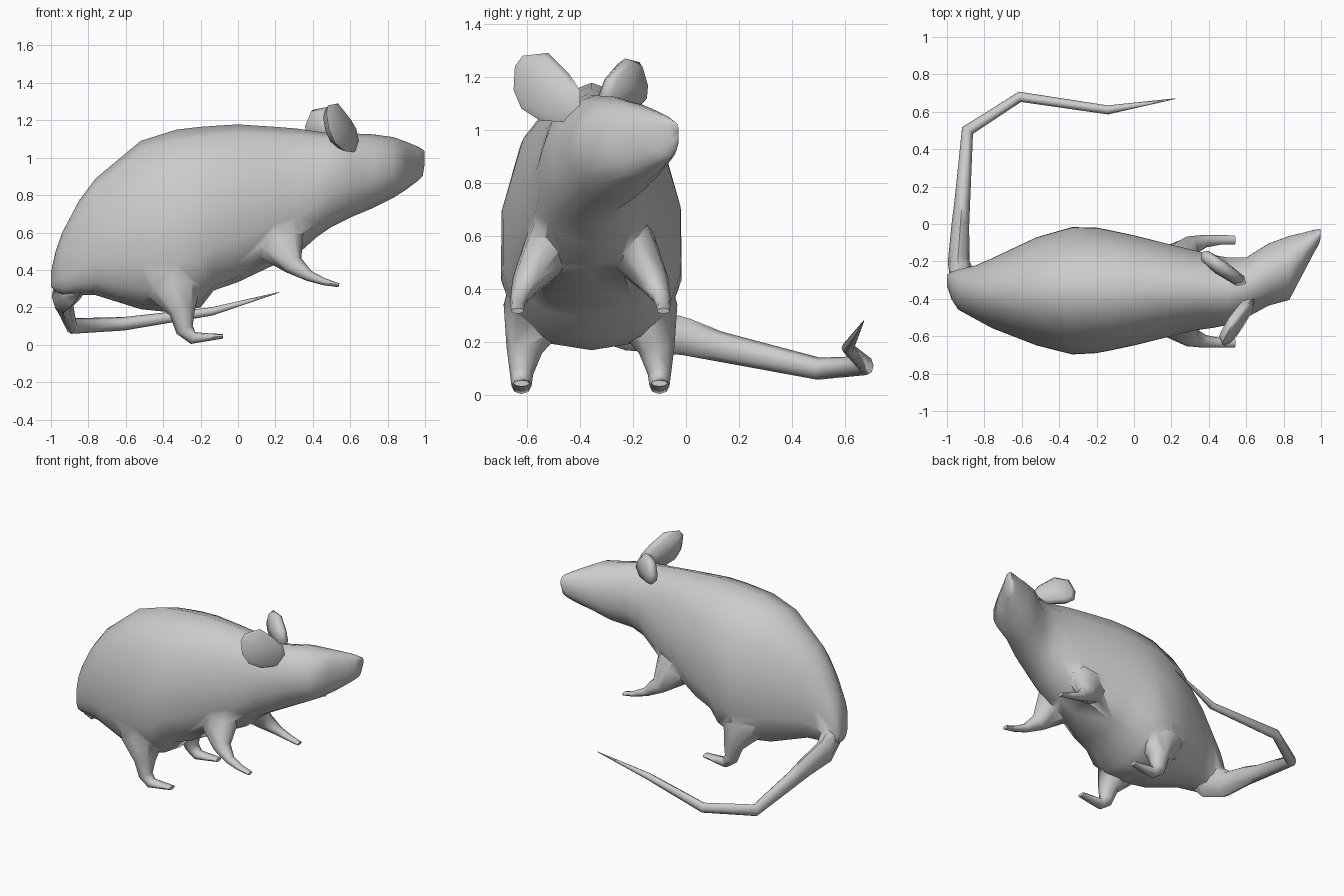
import bpy, bmesh, math
from mathutils import Vector

if "Cube" in bpy.data.objects:
    bpy.data.objects.remove(bpy.data.objects["Cube"])

fur = bpy.data.materials.new("grey_fur")
fur.diffuse_color = (0.6, 0.6, 0.6, 1)
fur.use_nodes = True
fur.node_tree.nodes["Principled BSDF"].inputs["Base Color"].default_value = fur.diffuse_color


def activate(ob):
    bpy.ops.object.select_all(action='DESELECT')
    bpy.context.view_layer.objects.active = ob
    ob.select_set(True)


def finish(name, bm, angle=60):
    bmesh.ops.recalc_face_normals(bm, faces=bm.faces)
    mesh = bpy.data.meshes.new(name)
    bm.to_mesh(mesh)
    bm.free()
    ob = bpy.data.objects.new(name, mesh)
    bpy.context.collection.objects.link(ob)
    mesh.materials.append(fur)
    activate(ob)
    bpy.ops.object.shade_smooth_by_angle(angle=math.radians(angle))
    return ob


def loft(name, rings):
    bm = bmesh.new()
    loops = [[bm.verts.new(p) for p in ring] for ring in rings]
    n = len(loops[0])
    for a, b in zip(loops, loops[1:]):
        for i in range(n):
            j = (i + 1) % n
            bm.faces.new((a[i], a[j], b[j], b[i]))
    bm.faces.new(loops[0])
    bm.faces.new(loops[-1])
    return finish(name, bm)


def tube(name, path, sides=8):
    """path points: (x, y, z, side radius, upright radius)"""
    pts = [Vector(p[:3]) for p in path]
    rings = []
    for i, p in enumerate(pts):
        d1 = (pts[min(i + 1, len(pts) - 1)] - p).normalized()
        d0 = (p - pts[max(i - 1, 0)]).normalized()
        t = (d0 + d1).normalized()
        ref = Vector((0, 1, 0)) if name.endswith("leg") else Vector((0, 0, 1))
        u = t.cross(ref).normalized()
        v = u.cross(t).normalized()
        ru, rv = path[i][3], path[i][4]
        rings.append([p + u * ru * math.cos(a) + v * rv * math.sin(a)
                      for a in (2 * math.pi * k / sides for k in range(sides))])
    return loft(name, rings)


# Body and turned head: x, centre y, half width, bottom z, top z
sections = [
    (-1.0, -.30, .03, .31, .39), (-.975, -.33, .075, .285, .50),
    (-.94, -.35, .11, .265, .60), (-.85, -.365, .145, .265, .77),
    (-.76, -.37, .19, .265, .89), (-.52, -.36, .295, .19, 1.09),
    (-.33, -.357, .347, .17, 1.15), (-.20, -.355, .342, .20, 1.165),
    (-.13, -.355, .328, .29, 1.17), (0, -.355, .300, .335, 1.178),
    (.2, -.355, .25, .43, 1.165), (.32, -.355, .22, .485, 1.155),
    (.42, -.36, .20, .575, 1.14), (.5, -.36, .185, .63, 1.13),
    (.6, -.34, .165, .68, 1.13), (.72, -.27, .17, .73, 1.125),
    (.83, -.235, .175, .785, 1.11), (.90, -.16, .115, .83, 1.085),
    (.96, -.095, .065, .875, 1.06), (.987, -.07, .043, .90, 1.045),
    (.998, -.052, .025, .965, 1.035)]


def body_ring(x, yc, hw, zb, zt, sides=14):
    zc = zb + (zt - zb) * (.40 if x < .5 else .48)
    ring = []
    for k in range(sides):
        a = 2 * math.pi * k / sides + math.pi / 2
        c, s = math.cos(a), math.sin(a)
        e = 1 if s > 0 else .75 if x < .1 else .9    # fuller underside
        y = yc + hw * math.copysign(abs(c) ** e, c)
        h = zt - zc if s > 0 else zc - zb
        ring.append((x, y, zc + h * math.copysign(abs(s) ** e, s)))
    return ring


body = loft("body", [body_ring(*s) for s in sections])

# Legs, flaring into the body and mirrored across its centre line
MID = -.36
hind = [(-.39, .11, .52, .25, .17), (-.34, .21, .30, .15, .125),
        (-.297, .25, .17, .068, .068), (-.285, .26, .08, .048, .044),
        (-.24, .26, .036, .034, .038), (-.17, .26, .04, .022, .036),
        (-.08, .26, .045, .012, .03)]
fore = [(.16, .08, .68, .21, .13), (.235, .175, .525, .13, .09),
        (.298, .24, .425, .055, .058), (.38, .268, .368, .029, .034),
        (.46, .275, .337, .019, .026), (.54, .275, .318, .011, .024)]
parts = []
for side, label in ((-1, "near"), (1, "far")):
    for part, path in (("hind", hind), ("front", fore)):
        parts.append(tube(f"{label}_{part}_leg",
                          [(x, MID + side * y, z, a, b) for x, y, z, a, b in path]))

# Tail, sweeping round to the far side
parts.append(tube("tail", [
    (-.84, -.40, .42, .07, .11), (-.91, -.31, .31, .072, .115),
    (-.938, -.2, .255, .058, .09), (-.928, 0, .22, .047, .07),
    (-.918, .12, .185, .042, .057), (-.89, .5, .10, .034, .042),
    (-.61, .68, .112, .028, .036), (-.14, .61, .178, .024, .022),
    (.22, .67, .28, .002, .002)], 8))

# Fuse limbs and tail into one smooth skin
for part in parts:
    mod = body.modifiers.new("fuse_" + part.name, 'BOOLEAN')
    mod.operation = 'UNION'
    mod.solver = 'EXACT'
    mod.object = part
    activate(body)
    bpy.ops.object.modifier_apply(modifier=mod.name)
    bpy.data.objects.remove(part)
activate(body)
bpy.ops.object.shade_smooth_by_angle(angle=math.radians(75))


# Rounded ears: outline in y/z, leaning by a plane rule for x
def ear(name, outline, lean, back, front):
    bm = bmesh.new()
    back = Vector(back)
    pts = [Vector((lean(y, z), y, z)) for y, z in outline]
    mid = sum(pts, Vector()) / len(pts)
    rim = [bm.verts.new(p) for p in pts]
    n = len(pts)
    for bulge in (1, -front):
        ring = [bm.verts.new(mid + (p - mid) * .8 + back * bulge * .75) for p in pts]
        tip = bm.verts.new(mid + back * bulge)
        for i in range(n):
            j = (i + 1) % n
            bm.faces.new((rim[i], rim[j], ring[j], ring[i]))
            bm.faces.new((ring[i], ring[j], tip))
    finish(name, bm, 80)


ear("near_ear",
    [(-.65, 1.15), (-.645, 1.24), (-.615, 1.28), (-.52, 1.29), (-.44, 1.21),
     (-.40, 1.15), (-.40, 1.09), (-.45, 1.03), (-.55, 1.035), (-.62, 1.08)],
    lambda y, z: .635 + .58 * (y + .43) - .2 * (z - 1.05), (-.045, .025, -.01), .45)
ear("far_ear",
    [(-.32, 1.12), (-.29, 1.2), (-.23, 1.27), (-.175, 1.255), (-.15, 1.17),
     (-.155, 1.11), (-.18, 1.085), (-.27, 1.07)],
    lambda y, z: .585 - 1.4 * (y + .31), (-.03, -.04, 0), .7)
